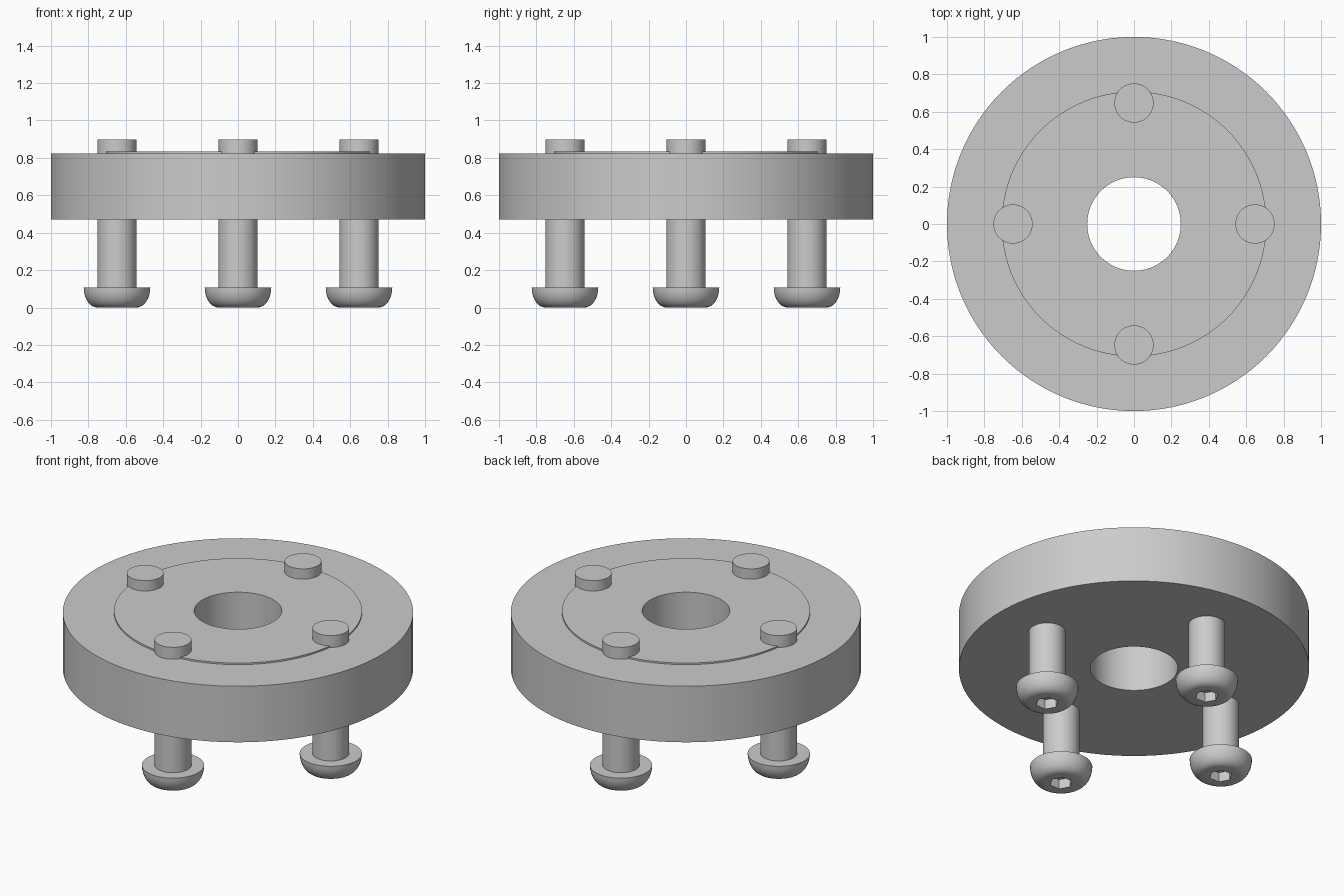
import bpy, bmesh, math

if "Cube" in bpy.data.objects:
    bpy.data.objects.remove(bpy.data.objects["Cube"])

steel = bpy.data.materials.new("light grey steel")
steel.diffuse_color = (0.6, 0.6, 0.6, 1)
steel.use_nodes = True
steel.node_tree.nodes["Principled BSDF"].inputs["Base Color"].default_value = steel.diffuse_color


def circle(r):
    return lambda a: r


def hexagon(r):
    # Radius of a hexagon outline at angle a, corner radius r
    apothem = r * math.cos(math.pi / 6)
    return lambda a: apothem / math.cos(a % (math.pi / 3) - math.pi / 6)


def lathe(name, rings, n, closed=False, location=(0, 0, 0)):
    """Skin stacked rings of (radius function, z); cap the ends unless closed."""
    bm = bmesh.new()
    loops = []
    for radius, z in rings:
        loop = []
        for i in range(n):
            a = math.tau * i / n
            r = radius(a)
            loop.append(bm.verts.new((r * math.cos(a), r * math.sin(a), z)))
        loops.append(loop)
    pairs = list(zip(loops, loops[1:]))
    if closed:
        pairs.append((loops[-1], loops[0]))
    else:
        bm.faces.new(loops[0])
        bm.faces.new(loops[-1])
    for lo, hi in pairs:
        for i in range(n):
            j = (i + 1) % n
            bm.faces.new((lo[i], lo[j], hi[j], hi[i]))
    bmesh.ops.recalc_face_normals(bm, faces=bm.faces)
    mesh = bpy.data.meshes.new(name)
    bm.to_mesh(mesh)
    bm.free()
    mesh.materials.append(steel)
    ob = bpy.data.objects.new(name, mesh)
    ob.location = location
    bpy.context.collection.objects.link(ob)
    bpy.ops.object.select_all(action='DESELECT')
    ob.select_set(True)
    bpy.context.view_layer.objects.active = ob
    bpy.ops.object.shade_smooth_by_angle(angle=math.radians(30))
    return ob


# Flange disc with centre bore and a slightly raised face
flange = [(0.25, 0.47), (1.0, 0.47), (1.0, 0.823), (0.708, 0.823),
          (0.708, 0.833), (0.25, 0.833)]
lathe("flange_disc", [(circle(r), z) for r, z in flange], 128, closed=True)

# Button head screw: hex socket, domed head, shank through the disc
dome = [(0.105 + 0.073 * math.sin(t), 0.108 - 0.108 * math.cos(t))
        for t in (math.pi / 2 * k / 8 for k in range(9))]
screw = [(hexagon(0.066), 0.06), (hexagon(0.066), 0.0)]
screw += [(circle(r), z) for r, z in dome]
screw += [(circle(0.105), 0.108), (circle(0.105), 0.898)]

for k in range(4):
    a = k * math.pi / 2
    lathe(f"screw_{k + 1}", screw, 48,
          location=(0.647 * math.cos(a), 0.647 * math.sin(a), 0))
